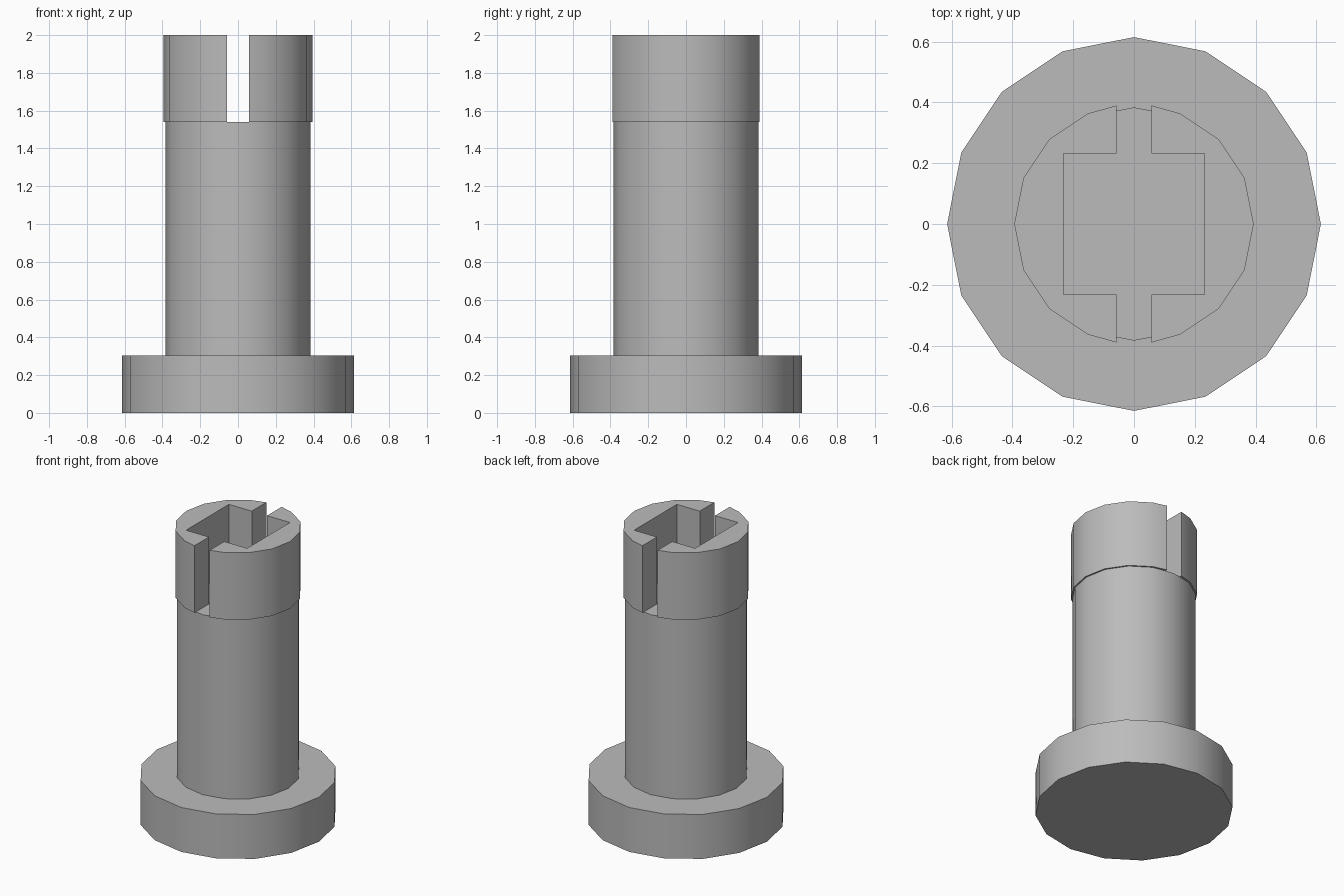
import bpy
import bmesh
from math import asin, cos, sin, pi, sqrt

cube = bpy.data.objects.get("Cube")
if cube:
    bpy.data.objects.remove(cube, do_unlink=True)

SIDES = 16
BASE_TOP, SHAFT_TOP, TOP = 0.305, 1.54, 2.0
COLLAR_R, SLOT, POCKET = 0.394, 0.058, 0.232

grey = bpy.data.materials.new("plain grey")
grey.use_nodes = True
colour = (0.5, 0.5, 0.5, 1)
grey.diffuse_color = colour
grey.node_tree.nodes["Principled BSDF"].inputs["Base Color"].default_value = colour


def ring(radius):
    return [(radius * cos(2 * pi * i / SIDES), radius * sin(2 * pi * i / SIDES))
            for i in range(SIDES)]


def prism(name, outline, bottom, top):
    """Extrude a flat outline upwards and smooth its shallow edges."""
    bm = bmesh.new()
    face = bm.faces.new([bm.verts.new((x, y, bottom)) for x, y in outline])
    result = bmesh.ops.extrude_face_region(bm, geom=[face], use_keep_orig=True)
    moved = [v for v in result["geom"] if isinstance(v, bmesh.types.BMVert)]
    bmesh.ops.translate(bm, verts=moved, vec=(0, 0, top - bottom))
    bmesh.ops.recalc_face_normals(bm, faces=bm.faces)
    mesh = bpy.data.meshes.new(name)
    bm.to_mesh(mesh)
    bm.free()
    mesh.materials.append(grey)
    obj = bpy.data.objects.new(name, mesh)
    bpy.context.collection.objects.link(obj)
    bpy.ops.object.select_all(action="DESELECT")
    obj.select_set(True)
    bpy.context.view_layer.objects.active = obj
    bpy.ops.object.shade_smooth_by_angle(angle=pi / 6)
    return obj


# Wide foot and the shaft standing on it
prism("base_flange", ring(0.615), 0, BASE_TOP)
prism("shaft", ring(0.384), BASE_TOP, SHAFT_TOP)

# Slotted collar: two mirrored halves around a square pocket
slot_y = sqrt(COLLAR_R ** 2 - SLOT ** 2)
arc = [(COLLAR_R * cos(2 * pi * i / SIDES), COLLAR_R * sin(2 * pi * i / SIDES))
       for i in range(-3, 4)]
half = [(SLOT, -slot_y), *arc, (SLOT, slot_y), (SLOT, POCKET),
        (POCKET, POCKET), (POCKET, -POCKET), (SLOT, -POCKET)]
for side, sign in (("left", 1), ("right", -1)):
    prism(f"collar_{side}", [(sign * x, y) for x, y in half], SHAFT_TOP, TOP)
